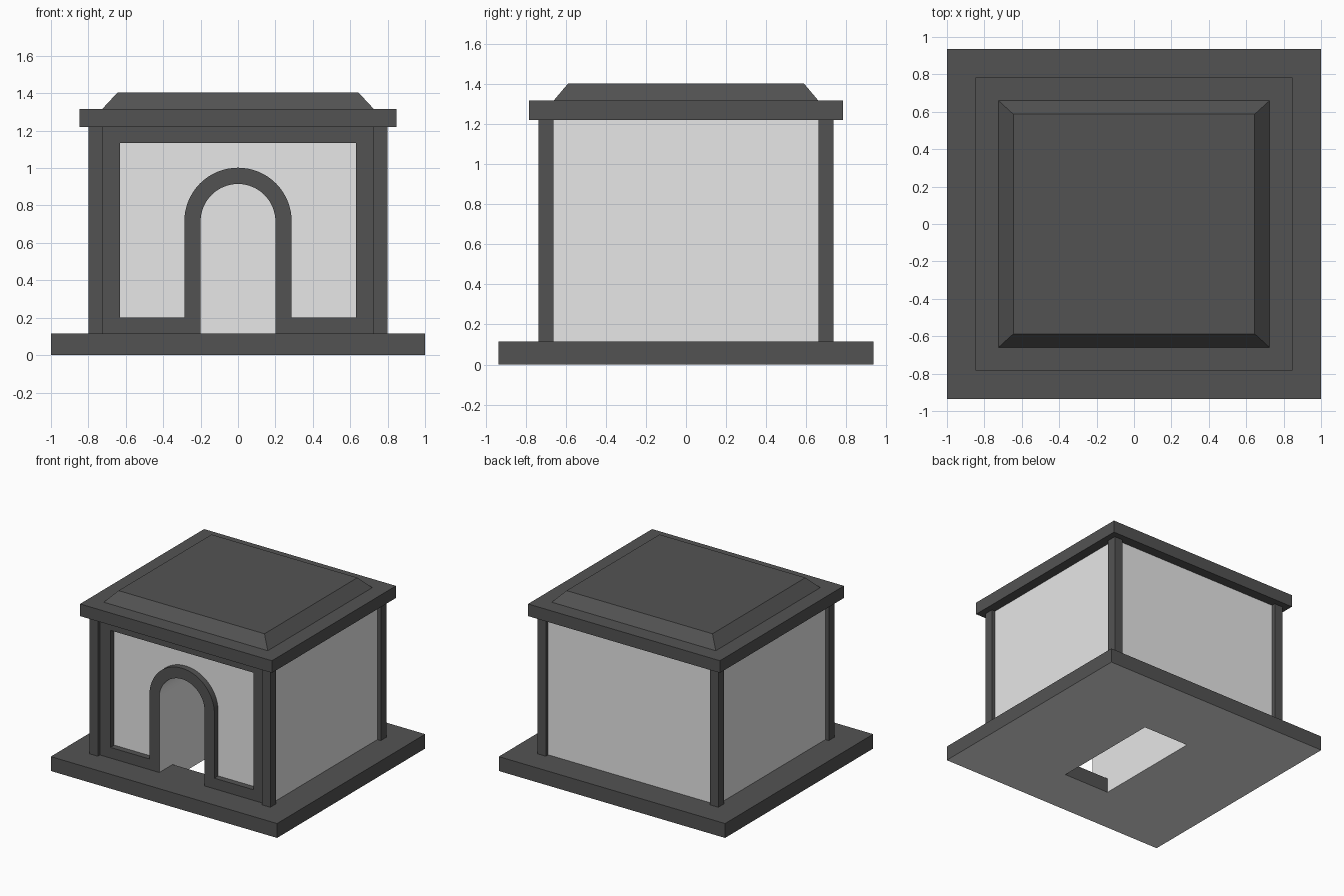
import bpy, bmesh
from math import pi, cos, sin, hypot

if "Cube" in bpy.data.objects:
    bpy.data.objects.remove(bpy.data.objects["Cube"], do_unlink=True)

BASE_TOP, WALL_TOP, SLAB_TOP, ROOF_TOP = 0.115, 1.22, 1.317, 1.403
POST_X, POST_Y, POST_SIZE = 0.8, 0.735, 0.075
FRAME_X, FRAME_FRONT, PANEL_FRONT = 0.725, -0.708, -0.66
WALL_X, WALL_BACK = 0.77, 0.705
DOOR_R, ARCH_R, SPRING = 0.2, 0.287, 0.715
HOLE_FRONT, ALCOVE_BACK = -0.54, 0.363


def material(name, value):
    mat = bpy.data.materials.new(name)
    mat.use_nodes = True
    color = (value, value, value, 1)
    mat.diffuse_color = color
    mat.node_tree.nodes["Principled BSDF"].inputs["Base Color"].default_value = color
    return mat


dark = material("dark grey stone", 0.086)
light = material("pale wall", 0.8)


def add_object(name, data, *mats):
    obj = bpy.data.objects.new(name, data)
    bpy.context.collection.objects.link(obj)
    for mat in mats:
        data.materials.append(mat)
    return obj


def smooth(mesh):
    """Smooth the arch curves and keep every corner sharp."""
    mesh.shade_smooth()
    mesh.set_sharp_from_angle(angle=0.5)


def box(name, x, y, z, *mats, taper=None):
    """Box from (low, high) ranges; taper gives the half sizes of the top."""
    bm = bmesh.new()
    bmesh.ops.create_cube(bm, size=1)
    for v in bm.verts:
        top = v.co.z > 0
        v.co = [r[int(c > 0)] for r, c in zip((x, y, z), v.co)]
        if taper and top:
            v.co.x = taper[0] if v.co.x > 0 else -taper[0]
            v.co.y = taper[1] if v.co.y > 0 else -taper[1]
    mesh = bpy.data.meshes.new(name)
    bm.to_mesh(mesh)
    bm.free()
    return add_object(name, mesh, *mats)


def arch(radius, bottom, steps=32):
    """Open arch outline in x and z, from left foot to right foot."""
    curve = [(-radius * cos(pi * i / steps), SPRING + radius * sin(pi * i / steps))
             for i in range(steps + 1)]
    return [(-radius, bottom)] + curve + [(radius, bottom)]


def plate(name, loops, y0, y1, *mats):
    """Extrude filled x-z outlines (inner loops become holes) from y0 to y1."""
    curve = bpy.data.curves.new(name, "CURVE")
    curve.dimensions = "2D"
    curve.fill_mode = "BOTH"
    curve.extrude = (y1 - y0) / 2
    for loop in loops:
        spline = curve.splines.new("POLY")
        spline.points.add(len(loop) - 1)
        spline.use_cyclic_u = True
        for p, (x, z) in zip(spline.points, loop):
            p.co = (x, z, 0, 1)
    temp = bpy.data.objects.new(name, curve)
    mesh = bpy.data.meshes.new_from_object(temp)
    bpy.data.objects.remove(temp)
    mid = (y0 + y1) / 2
    bm = bmesh.new()
    bm.from_mesh(mesh)
    bmesh.ops.remove_doubles(bm, verts=bm.verts, dist=1e-5)
    for v in bm.verts:
        v.co = (v.co.x, mid - v.co.z, v.co.y)
    bmesh.ops.recalc_face_normals(bm, faces=bm.faces)
    bm.to_mesh(mesh)
    bm.free()
    mesh.materials.clear()
    smooth(mesh)
    return add_object(name, mesh, *mats)


def cut(obj, cutter):
    """Subtract the cutter from the object, then delete the cutter."""
    mod = obj.modifiers.new("opening", "BOOLEAN")
    mod.operation, mod.solver, mod.object = "DIFFERENCE", "EXACT", cutter
    bpy.context.view_layer.update()
    mesh = bpy.data.meshes.new_from_object(
        obj.evaluated_get(bpy.context.evaluated_depsgraph_get()))
    obj.modifiers.clear()
    obj.data = mesh
    smooth(mesh)
    bpy.data.objects.remove(cutter)


def symmetric(half):
    return (-half, half)


# Base slab: pale underside, floor opening lined in the wall colour, dark sill
base = box("base", symmetric(1), symmetric(0.935), (0, BASE_TOP), dark, light)
cut(base, box("floor_cutter", symmetric(DOOR_R), (HOLE_FRONT, ALCOVE_BACK), (-1, 1), dark))
for f in base.data.polygons:
    lining = abs(f.center.x) < 0.3 and abs(f.center.y) < 0.5 and abs(f.normal.z) < 0.5
    f.material_index = int(lining or f.normal.z < -0.5)

# Pale walls with an arched alcove
walls = box("walls", symmetric(WALL_X), (PANEL_FRONT, WALL_BACK), (BASE_TOP, WALL_TOP), light)
cut(walls, plate("alcove_cutter", [arch(DOOR_R, 0)], -1, ALCOVE_BACK, light))

# Front frame and door arch in one piece, with pale door reveals
outline = arch(DOOR_R, BASE_TOP) + [(FRAME_X, BASE_TOP), (FRAME_X, WALL_TOP),
                                    (-FRAME_X, WALL_TOP), (-FRAME_X, BASE_TOP)]
opening = arch(ARCH_R, 0.2) + [(0.632, 0.2), (0.632, 1.135), (-0.632, 1.135), (-0.632, 0.2)]
frame = plate("front_frame", [outline, opening], FRAME_FRONT, PANEL_FRONT, dark, light)
for f in frame.data.polygons:
    reveal = hypot(f.center.x, max(0, f.center.z - SPRING)) < DOOR_R + 0.01
    f.material_index = int(reveal and abs(f.normal.y) < 0.5)

# Corner posts
for side, sx in (("left", 1), ("right", -1)):
    for end, sy in (("front", -1), ("back", 1)):
        box(f"{end}_{side}_post", sorted((sx * (POST_X - POST_SIZE), sx * POST_X)),
            sorted((sy * (POST_Y - POST_SIZE), sy * POST_Y)), (BASE_TOP, WALL_TOP), dark)

# Roof slab and bevelled cap
box("roof_slab", symmetric(0.848), symmetric(0.783), (WALL_TOP, SLAB_TOP), dark)
box("roof_cap", symmetric(0.725), symmetric(0.66), (SLAB_TOP, ROOF_TOP), dark,
    taper=(0.645, 0.587))
